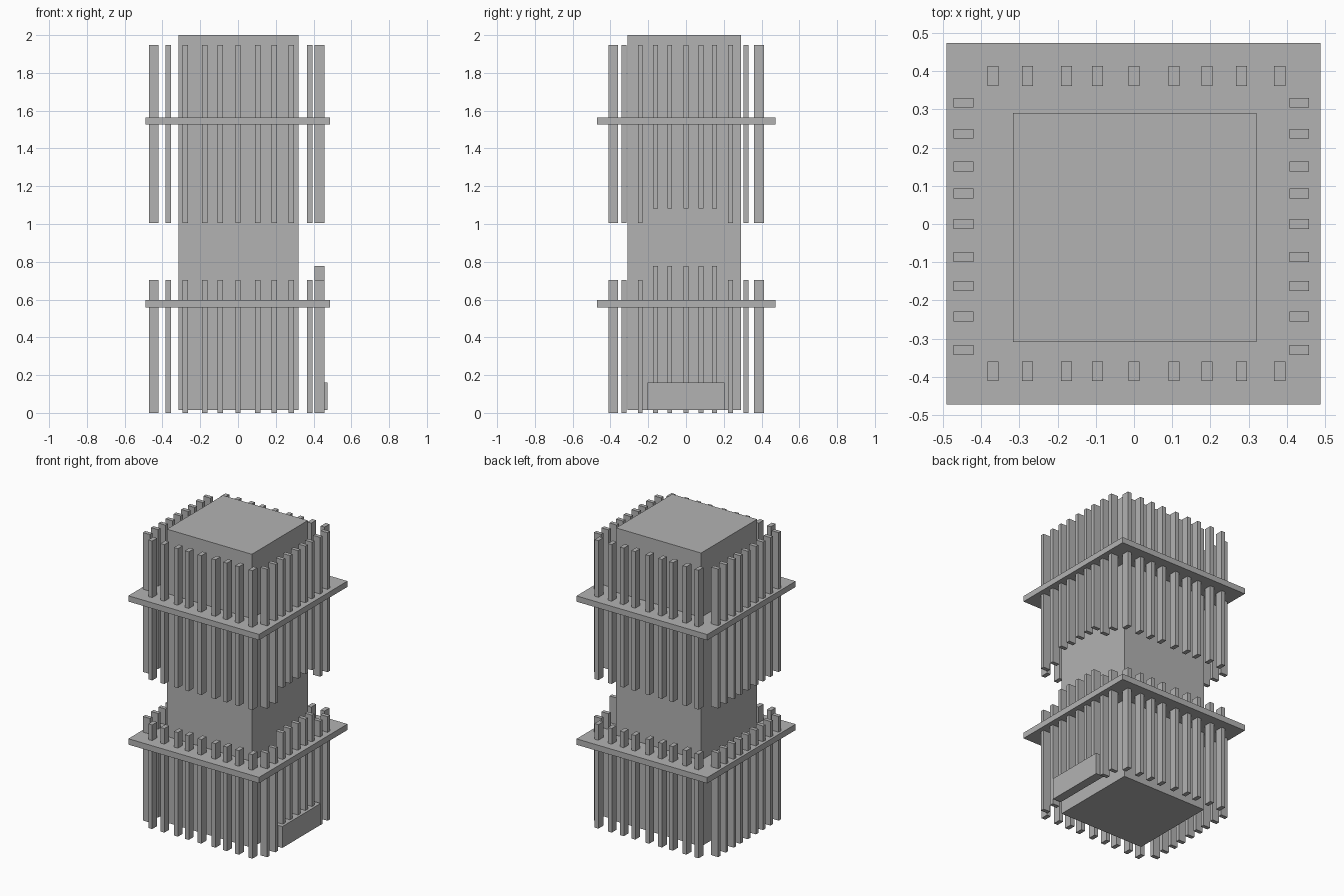
import bpy
import bmesh
from mathutils import Matrix, Vector

if "Cube" in bpy.data.objects:
    bpy.data.objects.remove(bpy.data.objects["Cube"], do_unlink=True)

# Single facade colour
grey = bpy.data.materials.new("concrete_grey")
grey.use_nodes = True
colour = (0.45, 0.45, 0.45, 1)
grey.diffuse_color = colour
grey.node_tree.nodes["Principled BSDF"].inputs["Base Color"].default_value = colour


def boxes(name, spans):
    """One object made of boxes, each given as (x, y, z) ranges."""
    bm = bmesh.new()
    for span in spans:
        low, high = (Vector(corner) for corner in zip(*span))
        bmesh.ops.create_cube(bm, size=1, matrix=Matrix.LocRotScale(
            (low + high) / 2, None, high - low))
    mesh = bpy.data.meshes.new(name)
    bm.to_mesh(mesh)
    bm.free()
    mesh.materials.append(grey)
    obj = bpy.data.objects.new(name, mesh)
    bpy.context.collection.objects.link(obj)


def around(centre, width):
    return (centre - width / 2, centre + width / 2)


# Tower core
boxes("tower_core", [((-0.316, 0.32), (-0.309, 0.29), (0.015, 2.0))])

# Projecting floor plates
plate_x, plate_y = (-0.49, 0.488), (-0.472, 0.473)
boxes("lower_plate", [(plate_x, plate_y, (0.558, 0.598))])
boxes("upper_plate", [(plate_x, plate_y, (1.526, 1.565))])

# Vertical fins on all four sides
fin_x = (-0.369, -0.278, -0.177, -0.095, 0, 0.105, 0.191, 0.281, 0.381)
fin_y = (-0.329, -0.242, -0.162, -0.086, 0, 0.08, 0.15, 0.236, 0.317)
rows = {"front": (-0.411, -0.359), "back": (0.361, 0.413)}
columns = {"right": (-0.472, -0.42), "left": (0.406, 0.458)}
tiers = {"lower": (0, 0.704), "upper": (1.005, 1.948)}
entrance_tiers = {"lower": (0.077, 0.778), "upper": (1.082, 1.948)}

for tier, height in tiers.items():
    for side, depth in rows.items():
        boxes(f"{tier}_{side}_fins",
              [(around(x, 0.029), depth, height) for x in fin_x])
    for side, depth in columns.items():
        # Middle fins above the entrance are raised
        boxes(f"{tier}_{side}_fins",
              [(depth, around(y, 0.026),
                entrance_tiers[tier] if side == "left" and abs(y) < 0.2 else height)
               for y in fin_y])

# Entrance block at the base
boxes("entrance_block", [((0.415, 0.475), (-0.205, 0.205), (0.015, 0.16))])
